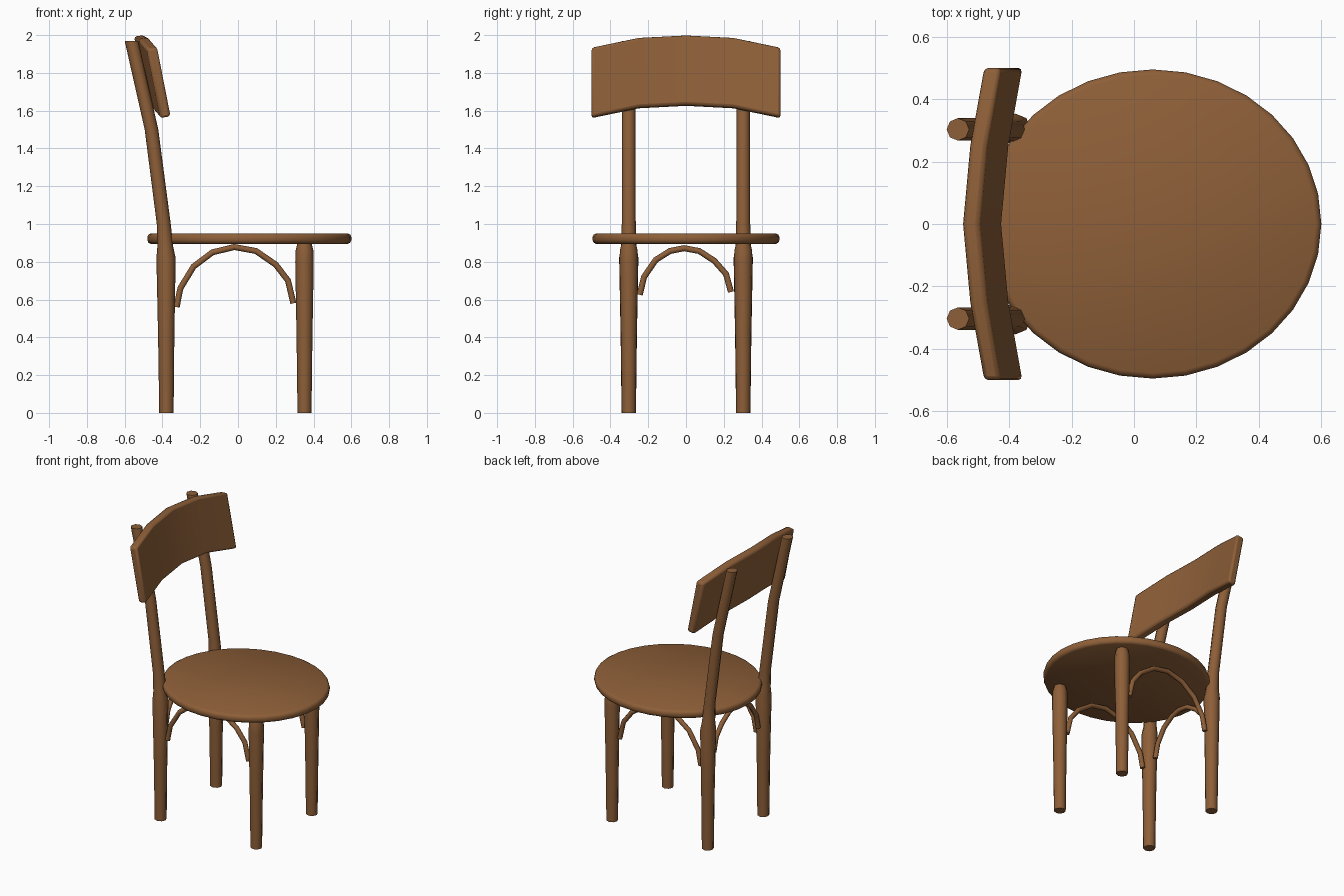
import bpy, bmesh, math
from mathutils import Vector

if "Cube" in bpy.data.objects:
    bpy.data.objects.remove(bpy.data.objects["Cube"])

wood = bpy.data.materials.new("wood")
wood.diffuse_color = (0.27, 0.115, 0.04, 1)
wood.use_nodes = True
wood.node_tree.nodes["Principled BSDF"].inputs["Base Color"].default_value = wood.diffuse_color


def loft(name, rings, angle=50, bevel=0):
    """Skin a list of equal-sized point rings and cap both ends."""
    bm = bmesh.new()
    loops = [[bm.verts.new(p) for p in r] for r in rings]
    n = len(loops[0])
    for a, b in zip(loops, loops[1:]):
        for i in range(n):
            j = (i + 1) % n
            bm.faces.new((a[i], a[j], b[j], b[i]))
    bm.faces.new(loops[0])
    bm.faces.new(loops[-1])
    bmesh.ops.recalc_face_normals(bm, faces=bm.faces)
    me = bpy.data.meshes.new(name)
    bm.to_mesh(me)
    bm.free()
    me.materials.append(wood)
    ob = bpy.data.objects.new(name, me)
    bpy.context.collection.objects.link(ob)
    if bevel:
        m = ob.modifiers.new("bevel", 'BEVEL')
        m.width, m.segments, m.limit_method = bevel, 2, 'ANGLE'
        m.angle_limit = math.radians(50)
    bpy.ops.object.select_all(action='DESELECT')
    bpy.context.view_layer.objects.active = ob
    ob.select_set(True)
    bpy.ops.object.shade_smooth_by_angle(angle=math.radians(angle))
    return ob


def disc(cx, cy, z, rx, ry, n):
    return [(cx + rx * math.cos(2 * math.pi * i / n),
             cy + ry * math.sin(2 * math.pi * i / n), z) for i in range(n)]


# Seat: rounded-edge oval
rim = [(0.895, 0.018), (0.902, 0.005), (0.915, 0), (0.93, 0), (0.943, 0.005), (0.95, 0.018)]
loft("seat", [disc(0.06, 0, z, 0.54 - d, 0.495 - d, 32) for z, d in rim])

# Legs: (x, z, radius)
front = [(0.352, 0, 0.037), (0.352, 0.4, 0.042), (0.352, 0.8, 0.049),
         (0.352, 0.86, 0.047), (0.352, 0.90, 0.037)]
back = [(-0.379, 0, 0.038), (-0.380, 0.4, 0.043), (-0.381, 0.82, 0.051),
        (-0.385, 0.88, 0.042), (-0.393, 1.0, 0.037), (-0.458, 1.5, 0.036),
        (-0.564, 1.97, 0.036)]
for side, s in (("left", -1), ("right", 1)):
    for label, prof in (("front_leg", front), ("back_leg", back)):
        loft(f"{label}_{side}", [disc(x, 0.303 * s, z, r, r, 8) for x, z, r in prof])


# Arched braces between the legs
def arch(name, pts, place, r=0.016, n=8):
    pts = [Vector(p) for p in pts]
    rings = []
    for i, p in enumerate(pts):
        t = (pts[min(i + 1, len(pts) - 1)] - pts[max(i - 1, 0)]).normalized()
        nrm = Vector((-t.y, t.x))
        ring = []
        for k in range(n):
            a = 2 * math.pi * k / n
            q = p + nrm * r * math.cos(a)
            ring.append(place(q.x, r * math.sin(a), q.y))
        rings.append(ring)
    loft(name, rings)


side_path = [(-0.325, 0.56), (-0.305, 0.66), (-0.235, 0.775), (-0.135, 0.85), (-0.02, 0.878),
             (0.095, 0.857), (0.2, 0.785), (0.265, 0.70), (0.293, 0.58)]
back_path = [(-0.245, 0.625), (-0.222, 0.72), (-0.16, 0.81), (-0.085, 0.857), (-0.01, 0.872),
             (0.07, 0.857), (0.15, 0.805), (0.212, 0.735), (0.238, 0.64)]
for side, s in (("left", -1), ("right", 1)):
    arch(f"side_brace_{side}", side_path, lambda u, w, z, s=s: (u, 0.303 * s + w, z))
arch("back_brace", back_path, lambda u, w, z: (-0.38 + w, u, z))

# Curved, tilted backrest
rings = []
for y, x, z in ((-0.5, -0.482, 1.935), (-0.25, -0.527, 1.987), (0, -0.55, 2.0),
                (0.25, -0.527, 1.987), (0.5, -0.482, 1.935)):
    rings.append([(x, y, z - 0.008), (x + 0.055, y, z),
                  (x + 0.127, y, z - 0.367), (x + 0.072, y, z - 0.377)])
loft("backrest", rings, bevel=0.014)
